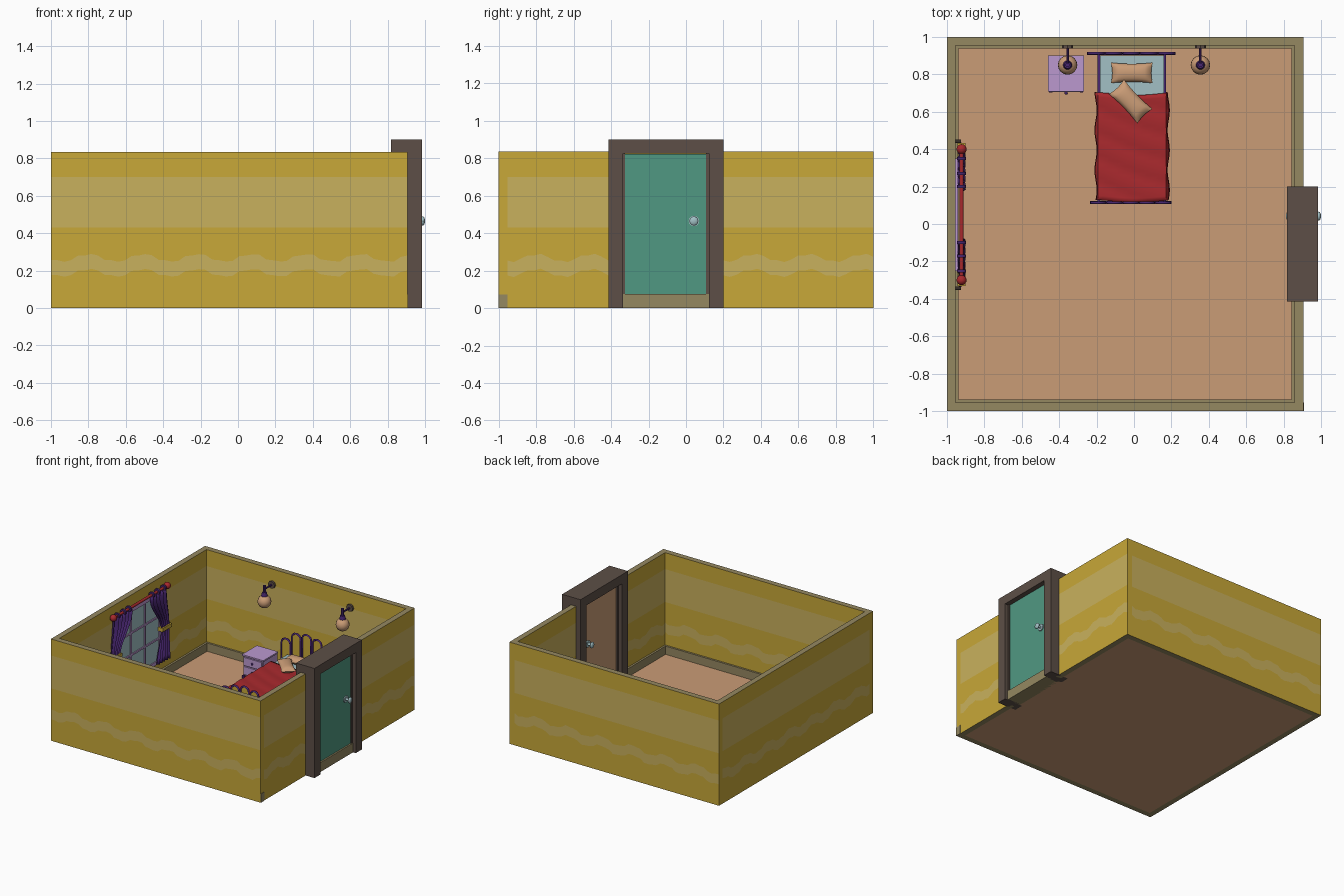
import bpy, bmesh, math
from math import sin, cos, pi
from mathutils import Vector, Matrix

if "Cube" in bpy.data.objects:
    bpy.data.objects.remove(bpy.data.objects["Cube"])

PALETTE = {"wall_yellow": (200, 168, 56), "pale_stripe": (201, 177, 93), "olive": (149, 136, 97),
           "tan": (202, 156, 118), "dark_brown": (93, 79, 71), "door_green": (80, 152, 130),
           "lilac": (187, 153, 207), "purple": (72, 38, 112), "red": (168, 41, 45),
           "pale_blue": (162, 192, 197)}


def linear(c):
    c /= 255
    return c / 12.92 if c < 0.04045 else ((c + 0.055) / 1.055) ** 2.4


MATS = {}
for key, rgb in PALETTE.items():
    MATS[key] = bpy.data.materials.new(key)
    MATS[key].diffuse_color = (*[linear(c) for c in rgb], 1)


def finish(name, bm, mats, smooth=False, merge=False):
    if merge:
        bmesh.ops.remove_doubles(bm, verts=bm.verts, dist=1e-5)
    bmesh.ops.recalc_face_normals(bm, faces=bm.faces)
    me = bpy.data.meshes.new(name)
    bm.to_mesh(me)
    bm.free()
    for m in mats.split():
        me.materials.append(MATS[m])
    ob = bpy.data.objects.new(name, me)
    bpy.context.collection.objects.link(ob)
    if smooth:
        bpy.ops.object.select_all(action='DESELECT')
        ob.select_set(True)
        bpy.context.view_layer.objects.active = ob
        bpy.ops.object.shade_smooth_by_angle(angle=math.radians(40))
    return ob


def box(name, x, y, z, mat):
    bm = bmesh.new()
    bmesh.ops.create_cube(bm, size=1)
    for v in bm.verts:
        v.co = [r[0] + (c + 0.5) * (r[1] - r[0]) for c, r in zip(v.co, (x, y, z))]
    return finish(name, bm, mat)


def rod(name, a, b, r1, mat, r2=None, n=12):
    a, b = Vector(a), Vector(b)
    bm = bmesh.new()
    mtx = Matrix.Translation((a + b) / 2) @ (b - a).to_track_quat('Z', 'Y').to_matrix().to_4x4()
    bmesh.ops.create_cone(bm, cap_ends=True, segments=n, radius1=r1,
                          radius2=r1 if r2 is None else r2, depth=(b - a).length, matrix=mtx)
    return finish(name, bm, mat, True)


def ball(name, p, r, mat, sx=1):
    bm = bmesh.new()
    bmesh.ops.create_uvsphere(bm, u_segments=16, v_segments=10, radius=r,
                              matrix=Matrix.Translation(p) @ Matrix.Diagonal((sx, 1, 1, 1)))
    return finish(name, bm, mat, True)


def sheet(name, f, nu, nv, mat, thick=0, smooth=True):
    """Surface from f(u, v) with u, v in 0..1."""
    bm = bmesh.new()
    g = [[bm.verts.new(f(i / nu, j / nv)) for j in range(nv + 1)] for i in range(nu + 1)]
    for i in range(nu):
        for j in range(nv):
            bm.faces.new((g[i][j], g[i + 1][j], g[i + 1][j + 1], g[i][j + 1]))
    ob = finish(name, bm, mat, smooth)
    if thick:
        mod = ob.modifiers.new("thickness", 'SOLIDIFY')
        mod.thickness, mod.offset = thick, 0
    return ob


# Walls: striped rows with a wavy lower band, olive top and bottom edges
T, H = 0.046, 0.835


def wall(name, axis, s0, s1, t0, t1):
    n = round((s1 - s0) / 0.036)
    bm = bmesh.new()

    def ring(s):
        w = 0.228 + 0.02 * sin(2 * pi * s / 0.29) + 0.006 * sin(6 * pi * s / 0.29 + 1)
        zs = (0, w - 0.04, w + 0.04, 0.43, 0.70, H)
        pts = [(t0, z) for z in zs] + [(t1, z) for z in reversed(zs)]
        return [bm.verts.new((s, t, z) if axis == 'x' else (t, s, z)) for t, z in pts]
    rows = (0, 1, 0, 1, 0, 2, 0, 1, 0, 1, 0, 2)
    rings = [ring(s0 + (s1 - s0) * i / n) for i in range(n + 1)]
    for a, b in zip(rings, rings[1:]):
        for k, m in enumerate(rows):
            q = (k + 1) % 12
            bm.faces.new((a[k], b[k], b[q], a[q])).material_index = m
    for r in (rings[0], rings[-1]):
        bm.faces.new(r)
    finish(name, bm, "wall_yellow pale_stripe olive")


wall("front_wall", 'x', -1, 0.905, -1, -1 + T)
wall("back_wall", 'x', -1, 0.905 - T, 1 - T, 1)
wall("left_wall", 'y', -1 + T, 1 - T, -1, -1 + T)
wall("right_wall_front", 'y', -1 + T, -0.38, 0.905 - T, 0.905)
wall("right_wall_back", 'y', 0.16, 1, 0.905 - T, 0.905)
box("wall_end_plate", (0.904, 0.908), (-1, -1 + T), (0, 0.072), "olive")

# Floor and baseboards
box("floor", (-0.955, 0.86), (-0.955, 0.955), (0, 0.01), "tan")
B = 0.016
box("baseboard_front", (-0.954, 0.859), (-0.954, -0.954 + B), (0.005, 0.078), "olive")
box("baseboard_back", (-0.954, 0.859), (0.954 - B, 0.954), (0.005, 0.078), "olive")
box("baseboard_left", (-0.954, -0.954 + B), (-0.94, 0.94), (0.005, 0.078), "olive")
for i, ys in enumerate(((-0.94, -0.41), (0.2, 0.94))):
    box(f"baseboard_right_{i}", (0.859 - B, 0.859), ys, (0.005, 0.078), "olive")

# Door with frame, threshold and two knobs
FX = (0.818, 0.985)
box("door_jamb_front", FX, (-0.415, -0.337), (0, 0.9), "dark_brown")
box("door_jamb_back", FX, (0.122, 0.2), (0, 0.9), "dark_brown")
box("door_head", FX, (-0.337, 0.122), (0.825, 0.9), "dark_brown")
for i, ys in enumerate(((-0.337, -0.326), (0.108, 0.122))):
    box(f"door_stop_{i}", (0.85, 0.955), ys, (0, 0.825), "dark_brown")
box("door_threshold", (0.84, 0.96), (-0.337, 0.122), (0, 0.076), "olive")
door = box("door_panel", (0.865, 0.947), (-0.326, 0.108), (0.076, 0.822), "door_green tan")
for p in door.data.polygons:
    p.material_index = int(p.normal.x < -0.5)
for side, x0, d in (("outer", 0.947, 1), ("inner", 0.865, -1)):
    rod(f"{side}_knob_rose", (x0, 0.042, 0.465), (x0 + 0.008 * d, 0.042, 0.465), 0.028, "pale_blue")
    rod(f"{side}_knob_stem", (x0, 0.042, 0.465), (x0 + 0.04 * d, 0.042, 0.465), 0.01, "pale_blue")
    ball(f"{side}_knob", (x0 + 0.041 * d, 0.042, 0.465), 0.024, "pale_blue", 0.5)


# Bed boards: arched yellow panels outlined with purple tubes
def board(name, y, x0, x1, heights, low):
    w = (x1 - x0) / len(heights)
    for i, h in enumerate(heights):
        a, b = x0 + i * w + 0.008, x0 + (i + 1) * w - 0.008
        c, r = (a + b) / 2, (b - a) / 2
        pts = [(a, low)] + [(c - r * cos(pi * k / 8), h - 0.035 + 0.035 * sin(pi * k / 8))
                            for k in range(9)] + [(b, low)]
        bm = bmesh.new()
        for s in (-0.003, 0.003):
            bm.faces.new([bm.verts.new((px, y + s, pz)) for px, pz in pts])
        bmesh.ops.bridge_loops(bm, edges=bm.edges[:])
        finish(f"{name}_panel_{i}", bm, "wall_yellow")
        cu = bpy.data.curves.new(f"{name}_hoop_{i}", 'CURVE')
        cu.dimensions, cu.bevel_depth, cu.bevel_resolution = '3D', 0.008, 1
        sp = cu.splines.new('POLY')
        sp.points.add(len(pts) - 1)
        for q, (px, pz) in zip(sp.points, pts):
            q.co = (px, y, pz, 1)
        cu.materials.append(MATS["purple"])
        bpy.context.collection.objects.link(bpy.data.objects.new(f"{name}_hoop_{i}", cu))
    box(f"{name}_rail", (x0, x1), (y - 0.008, y + 0.008), (low - 0.02, low + 0.01), "purple")
    for x in (x0 + 0.06, x1 - 0.06):
        box(f"{name}_leg", (x - 0.01, x + 0.01), (y - 0.008, y + 0.008), (0.01, low), "purple")


board("headboard", 0.912, -0.25, 0.222, (0.32, 0.385, 0.4, 0.385, 0.32), 0.12)
board("footboard", 0.114, -0.235, 0.2, (0.235, 0.265, 0.28, 0.265, 0.235), 0.1)
for i, x in enumerate((-0.196, 0.158)):
    box(f"bed_side_rail_{i}", (x, x + 0.014), (0.115, 0.91), (0.09, 0.15), "purple")
box("mattress", (-0.182, 0.16), (0.125, 0.9), (0.09, 0.2), "pale_blue")


# Blanket draped over the mattress with a few creases
def blanket(u, v):
    s = (u - 0.5) * 0.56
    over = max(0, abs(s) - 0.188)
    x = max(-0.188, min(0.188, s)) + math.copysign(0.04 * over, s)
    y = 0.122 + 0.575 * v + 0.008 * sin(7 * u + 1)
    z = 0.212 - over + 0.006 * abs(sin(14 * v + 5 * u)) * (over == 0)
    return (x - 0.01 + 0.006 * sin(17 * v) * (over > 0), y, z)


sheet("blanket", blanket, 28, 24, "red", 0.008)


# Pillows
def pillow(name, loc, rot, lx, ly, h):
    m = Matrix.Translation(loc) @ Matrix.Rotation(math.radians(rot), 4, 'Z')
    bm = bmesh.new()
    n = 12
    for s in (1, -1):
        def at(i, j):
            a, b = 2 * i / n - 1, 2 * j / n - 1
            t = ((1 - a ** 4) * (1 - b * b)) ** 0.5
            return m @ Vector((a * lx * (0.93 + 0.07 * b * b), b * ly * (0.88 + 0.12 * a * a), s * h * t))
        g = [[bm.verts.new(at(i, j)) for j in range(n + 1)] for i in range(n + 1)]
        for i in range(n):
            for j in range(n):
                bm.faces.new((g[i][j], g[i + 1][j], g[i + 1][j + 1], g[i][j + 1]))
    finish(name, bm, "tan", True, True)


pillow("back_pillow", (-0.012, 0.808, 0.228), 0, 0.112, 0.055, 0.028)
pillow("front_pillow", (-0.018, 0.655, 0.246), -46, 0.11, 0.056, 0.028)

# Nightstand
box("nightstand_body", (-0.455, -0.272), (0.718, 0.9), (0.03, 0.19), "lilac")
box("nightstand_top", (-0.46, -0.266), (0.708, 0.902), (0.188, 0.2), "lilac")
for i, z in enumerate((0.04, 0.115)):
    box(f"drawer_{i}", (-0.447, -0.28), (0.707, 0.72), (z, z + 0.066), "lilac")
    ball(f"drawer_knob_{i}", (-0.363, 0.7, z + 0.033), 0.009, "purple")
for x in (-0.455, -0.29):
    for y in (0.703, 0.88):
        box("nightstand_foot", (x, x + 0.018), (y, y + 0.018), (0.01, 0.032), "purple")

# Wall lamps
for i, x in enumerate((-0.355, 0.355)):
    rod(f"lamp_plate_{i}", (x, 0.956, 0.71), (x, 0.938, 0.71), 0.03, "dark_brown", n=8)
    rod(f"lamp_arm_{i}", (x, 0.945, 0.71), (x, 0.85, 0.71), 0.007, "purple", n=8)
    rod(f"lamp_socket_{i}", (x, 0.85, 0.645), (x, 0.85, 0.685), 0.027, "purple", 0.018)
    rod(f"lamp_stem_{i}", (x, 0.85, 0.68), (x, 0.85, 0.74), 0.012, "purple", n=8)
    ball(f"lamp_globe_{i}", (x, 0.85, 0.61), 0.052, "tan")

# Window with frame and glazing bars
YC = 0.05
box("window_glass", (-0.956, -0.948), (-0.22, 0.32), (0.17, 0.71), "pale_blue")
for i, y in enumerate((-0.235, YC - 0.185 / 2, YC + 0.185 / 2, 0.335)):
    w = 0.015 if i in (0, 3) else 0.007
    box(f"window_upright_{i}", (-0.956, -0.94), (y - w, y + w), (0.155, 0.725), "lilac")
for i, z in enumerate((0.16, 0.35, 0.53, 0.718)):
    w = 0.014 if i in (0, 3) else 0.007
    box(f"window_bar_{i}", (-0.956, -0.94), (-0.235, 0.335), (z - w, z + w), "lilac")

# Curtain rod with finials, then a mirrored pair of tied curtains
RX, RZ = -0.922, 0.76
rod("curtain_rod", (RX, -0.3, RZ), (RX, 0.4, RZ), 0.011, "red")
for y in (-0.3, 0.4):
    ball("rod_finial", (RX, y, RZ), 0.027, "red")
for side in (-1, 1):
    def curtain(u, v):
        # v runs from the hem to the rod; the tie pinches at z = 0.43
        z = 0.165 + 0.59 * v
        k = min(1, abs(z - 0.43) / 0.3)
        k = k * k * (3 - 2 * k)
        top = z > 0.43
        inner = 0.27 + ((0.125 if top else 0.21) - 0.27) * k
        outer = 0.375 + ((0.34 if top else 0.385) - 0.375) * k
        return (RX + (0.009 + 0.011 * k) * sin(u * 10 * pi), YC + side * (inner + (outer - inner) * u), z)
    sheet("curtain", curtain, 40, 16, "purple", 0.005)
    box("curtain_tie", (-0.945, -0.902), sorted((YC + side * 0.262, YC + side * 0.382)), (0.415, 0.445), "wall_yellow")
    rod("tie_hook", (-0.956, YC + side * 0.393, 0.43), (-0.925, YC + side * 0.393, 0.43), 0.01, "dark_brown", n=8)
    for d in (0.15, 0.22, 0.3):
        rod("curtain_loop", (RX, YC + side * d - 0.008, RZ), (RX, YC + side * d + 0.008, RZ), 0.025, "purple")

for m in bpy.data.materials:
    if m.users and not m.is_grease_pencil:
        m.use_nodes = True
        m.node_tree.nodes["Principled BSDF"].inputs["Base Color"].default_value = m.diffuse_color
